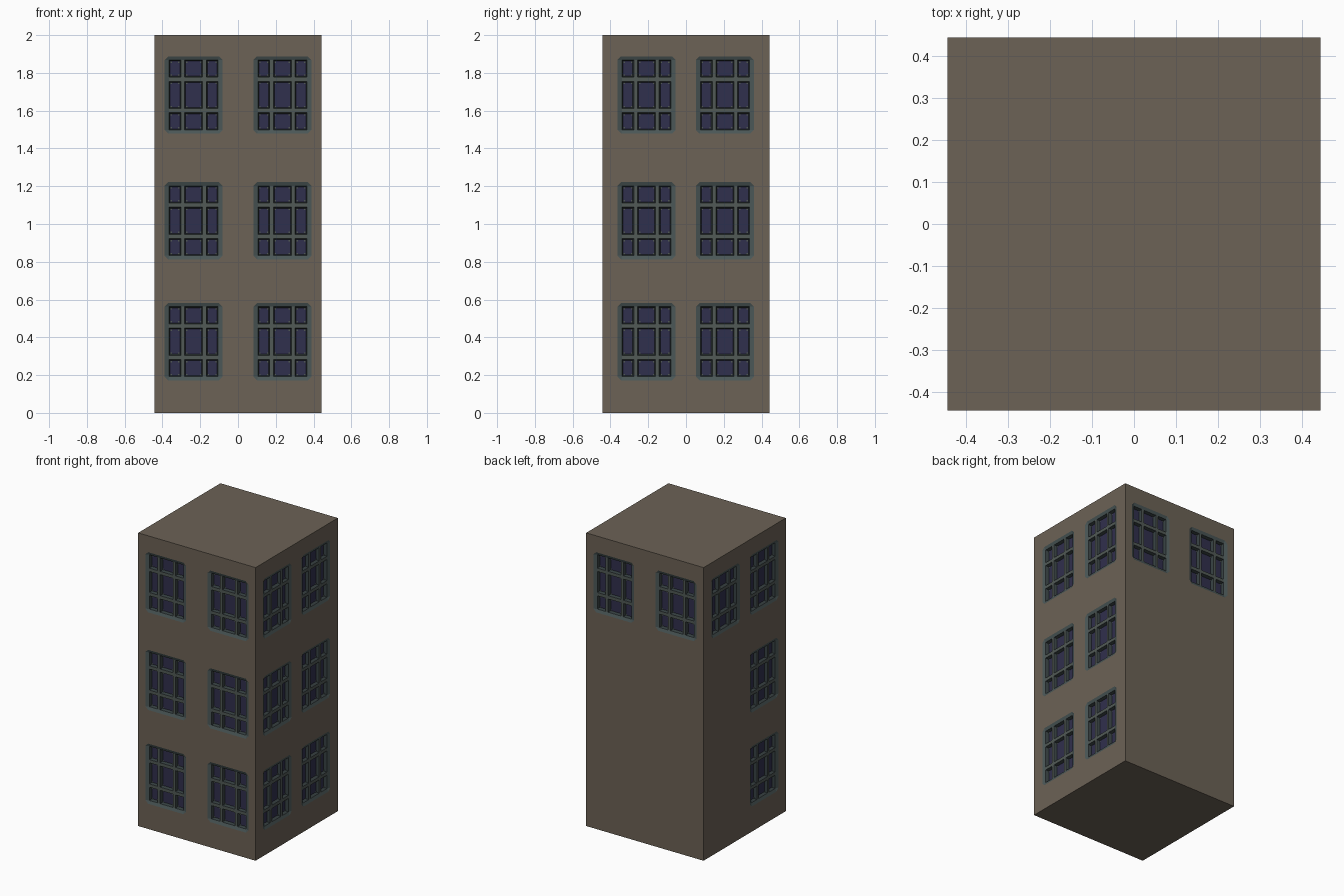
import bpy, bmesh
from mathutils import Vector

if "Cube" in bpy.data.objects:
    bpy.data.objects.remove(bpy.data.objects["Cube"])

H, TOP = 0.443, 2.0                      # half width and height of the tower
ROWS = (0.377, 1.017, 1.683)             # window centre heights
HW, HH = 0.154, 0.205                    # window half size
XS = (-0.130, -0.067, -0.048, 0.048, 0.067, 0.130)   # pane edges
ZS = (-0.185, -0.094, -0.072, 0.072, 0.094, 0.185)
D1, D2 = 0.008, 0.028                    # depth of glazing bars and of glass
CH = 0.02                                # chamfer of the window corners


def material(name, rgb):
    m = bpy.data.materials.new(name)
    m.diffuse_color = (*rgb, 1)
    m.use_nodes = True
    m.node_tree.nodes["Principled BSDF"].inputs["Base Color"].default_value = m.diffuse_color
    return m


WALL, TRIM, BAR, REVEAL, GLASS = range(5)
MATS = [material("wall_brown", (0.150, 0.122, 0.092)),
        material("trim_teal_grey", (0.068, 0.094, 0.094)),
        material("bar_green_grey", (0.082, 0.100, 0.092)),
        material("reveal_dark_green", (0.036, 0.050, 0.052)),
        material("glass_dark_blue", (0.030, 0.029, 0.074))]


class Builder:
    """Collects faces given as (u, z, depth) points on one side of the tower."""
    def __init__(self, name, u, n):
        self.name, self.u, self.n = name, Vector(u), Vector(n)
        self.bm = bmesh.new()

    def face(self, pts, mat):
        vs = [self.bm.verts.new(self.u * a + self.n * (H - d) + Vector((0, 0, z)))
              for a, z, d in pts]
        self.bm.faces.new(vs).material_index = mat

    def rect(self, a0, z0, a1, z1, d, mat):
        self.face([(a0, z0, d), (a1, z0, d), (a1, z1, d), (a0, z1, d)], mat)

    def finish(self):
        bmesh.ops.remove_doubles(self.bm, verts=self.bm.verts, dist=1e-5)
        me = bpy.data.meshes.new(self.name)
        self.bm.to_mesh(me)
        self.bm.free()
        for m in MATS:
            me.materials.append(m)
        bpy.context.collection.objects.link(bpy.data.objects.new(self.name, me))


def corners(a0, z0, a1, z1, d):
    return [(a0, z0, d), (a1, z0, d), (a1, z1, d), (a0, z1, d)]


def window(b, cu, cz):
    # sloping surround with chamfered corners
    outer = corners(cu - HW, cz - HH, cu + HW, cz + HH, 0)
    inner = corners(cu + XS[0], cz + ZS[0], cu + XS[-1], cz + ZS[-1], D1)
    along = ((1, 0), (0, 1), (-1, 0), (0, -1))
    for i in range(4):
        j = (i + 1) % 4
        du, dz = along[i]
        pu, pz = along[i - 1]
        o, q = outer[i], outer[j]
        start = (o[0] + du * CH, o[1] + dz * CH, 0)
        end = (q[0] - du * CH, q[1] - dz * CH, 0)
        before = (o[0] - pu * CH, o[1] - pz * CH, 0)
        b.face([start, end, inner[j], inner[i]], TRIM)
        b.face([before, start, inner[i]], TRIM)
        b.face([o, start, before], WALL)
    # glazing bars and recessed panes
    for i in range(5):
        for k in range(5):
            a0, a1 = cu + XS[i], cu + XS[i + 1]
            z0, z1 = cz + ZS[k], cz + ZS[k + 1]
            if i % 2 or k % 2:
                b.rect(a0, z0, a1, z1, D1, BAR)
                continue
            s = 0.006
            top = corners(a0, z0, a1, z1, D1)
            low = corners(a0 + s, z0 + s, a1 - s, z1 - s, D2)
            for e in range(4):
                f = (e + 1) % 4
                b.face([top[e], top[f], low[f], low[e]], REVEAL)
            b.face(low, GLASS)
            # small studs in the pane corners
            for su in (a0 + 0.011, a1 - 0.011):
                for sz in (z0 + 0.011, z1 - 0.011):
                    t = 0.004
                    b.rect(su - t, sz - t, su + t, sz + t, D2 - 0.003, BAR)


def side(name, u, n, cols, has_window):
    b = Builder(name, u, n)
    ue = [-H] + [c + s * HW for c in cols for s in (-1, 1)] + [H]
    ze = [0] + [r + s * HH for r in ROWS for s in (-1, 1)] + [TOP]
    for i in range(len(ue) - 1):
        for k in range(len(ze) - 1):
            if i % 2 and k % 2 and has_window(i // 2, k // 2):
                window(b, cols[i // 2], ROWS[k // 2])
            else:
                b.rect(ue[i], ze[k], ue[i + 1], ze[k + 1], 0, WALL)
    b.finish()


# four walls with their windows
side("front_wall", (1, 0, 0), (0, -1, 0), (-0.235, 0.235), lambda c, r: True)
side("right_wall", (0, 1, 0), (1, 0, 0), (-0.209, 0.206), lambda c, r: True)
side("back_wall", (-1, 0, 0), (0, 1, 0), (-0.235, 0.235), lambda c, r: r == 2)
side("left_wall", (0, -1, 0), (-1, 0, 0), (-0.206, 0.209), lambda c, r: r == 2 or c == 1)

# flat roof and base
for name, z, s in (("roof", TOP, 1), ("base", 0, -1)):
    me = bpy.data.meshes.new(name)
    me.from_pydata([(-H, -H * s, z), (H, -H * s, z), (H, H * s, z), (-H, H * s, z)],
                   [], [(0, 1, 2, 3)])
    me.materials.append(MATS[WALL])
    bpy.context.collection.objects.link(bpy.data.objects.new(name, me))
